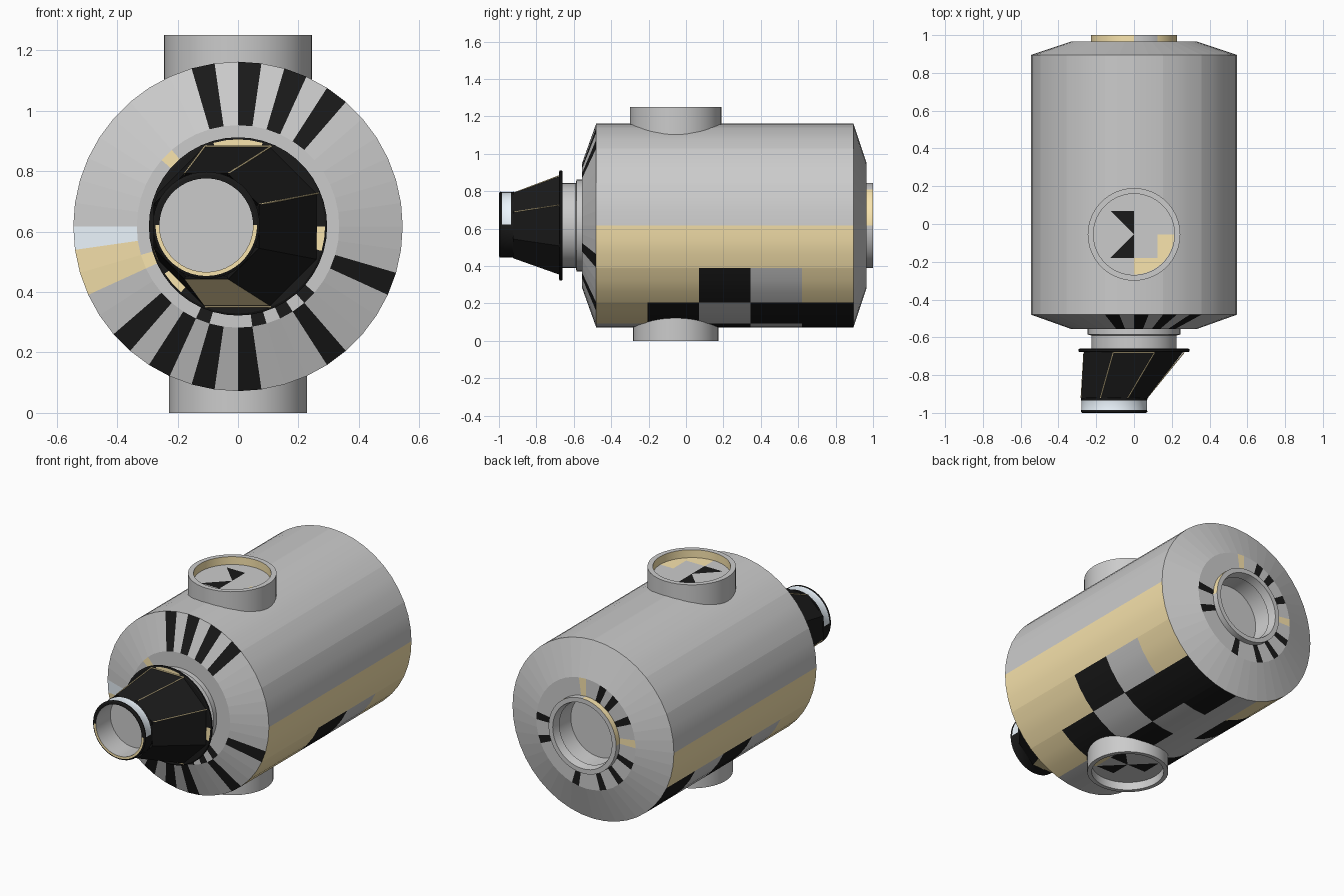
import bpy, bmesh
from math import sin, cos, pi, radians

if "Cube" in bpy.data.objects:
    bpy.data.objects.remove(bpy.data.objects["Cube"])

ZC = 0.617                      # height of the main axis
R = 0.545                       # main hull radius
COLORS = {'G': (0.8, 0.8, 0.8, 1), 'B': (0.01, 0.01, 0.01, 1),
          'T': (0.95, 0.78, 0.42, 1), 'W': (0.85, 0.93, 1.0, 1)}
NAMES = {'G': 'grey', 'B': 'black', 'T': 'tan', 'W': 'white'}
MATS = {}
for key, col in COLORS.items():
    MATS[key] = bpy.data.materials.new(NAMES[key])
    MATS[key].diffuse_color = col
SLOTS = 'GBTW'


def finish(name, bm, loc, rot=0.0, smooth=True):
    mesh = bpy.data.meshes.new(name)
    bm.to_mesh(mesh)
    bm.free()
    for s in SLOTS:
        mesh.materials.append(MATS[s])
    ob = bpy.data.objects.new(name, mesh)
    ob.location = loc
    ob.rotation_euler.x = rot
    bpy.context.collection.objects.link(ob)
    if smooth:
        bpy.ops.object.select_all(action='DESELECT')
        ob.select_set(True)
        bpy.context.view_layer.objects.active = ob
        bpy.ops.object.shade_smooth_by_angle(angle=radians(20))
    return ob


def lathe(name, prof, pick=lambda j, i: 'G', n=44, phase=0.0, loc=(0, 0, ZC),
          rot=0.0, group=None, smooth=True):
    """Spin (radius, along[, x shift]) points round y; segment 0 starts at the top."""
    bm = bmesh.new()
    rings = []
    for p in prof:
        r, t, dx = p if len(p) == 3 else (*p, 0)
        if r == 0:
            rings.append([bm.verts.new((dx, t, 0))] * n)
        else:
            angs = [2 * pi * (i + phase) / n for i in range(n)]
            rings.append([bm.verts.new((dx + r * sin(a), t, r * cos(a))) for a in angs])
    keys = []
    for j in range(len(prof) - 1):
        for i in range(n):
            k = (i + 1) % n
            vs = (rings[j][i], rings[j][k], rings[j + 1][k], rings[j + 1][i])
            f = bm.faces.new(list(dict.fromkeys(vs)))
            f.material_index = SLOTS.index(pick(j, i))
            keys.append(group(j, i) if group else 0)
    bmesh.ops.recalc_face_normals(bm, faces=bm.faces)
    bm.faces.index_update()
    if group:                   # separate neighbouring panels along their seams
        seams = [e for e in bm.edges if len(e.link_faces) == 2 and
                 keys[e.link_faces[0].index] != keys[e.link_faces[1].index]]
        bmesh.ops.split_edges(bm, edges=seams)
    return finish(name, bm, loc, rot, smooth)


# Main hull: end cones, five panel columns, hatch recess at the back
RIGHT = ["TTTTT", "TTBGT", "TBGBB", "GGBGB"]
LEFT = ["TTTTT", "TGBGB", "GBGBT", "GGGGG"]


def hull_row(i):
    d = i - 11 if i < 22 else 32 - i
    return d // 3


def hull_color(j, i):
    if j == 1:                                  # front flat ring
        return 'B' if i in (16, 18, 20, 24) else 'T' if i in (30, 38) else 'G'
    if j == 2:                                  # front cone
        if i in (0, 2, 4, 13, 17, 21, 23, 25, 27, 42):
            return 'B'
        return 'T' if i in (30, 31) else 'W' if i == 32 else 'G'
    if 3 <= j <= 7 and 11 <= i < 33:            # lower half of the barrel
        return (RIGHT if i < 22 else LEFT)[hull_row(i)][j - 3]
    if j == 9:                                  # back flat ring
        if i in (41, 39, 36, 30, 27, 24, 20, 13, 10):
            return 'B'
        return 'T' if i in (0, 33) else 'G'
    return 'G'


def hull_panel(j, i):
    if j in (2, 8):
        return (j, i)
    if 3 <= j <= 7:
        m = min(abs(i - 10.5), abs(i - 32.5))   # steps from the horizontal
        return (j, int(m) // 3, i < 22, 11 <= i < 33)
    return (j, 0)


cols = [(R, -0.48 + 0.275 * c) for c in range(6)]
lathe("hull", [(0, -0.555), (0.245, -0.555), (0.335, -0.555)] + cols +
      [(0.335, 0.965), (0.2, 0.965), (0.19, 0.84), (0, 0.84)],
      hull_color, group=hull_panel)

# Docking collars, front and back
lathe("front_collar", [(0, -0.54), (0.245, -0.54), (0.245, -0.585), (0.226, -0.59),
                       (0.226, -0.67), (0, -0.67)])


def ring_color(j, i):
    return 'T' if j == 0 and (i >= 33 or 4 <= i < 11) else 'G'


lathe("back_collar", [(0.228, 0.95), (0.228, 1.0), (0.2, 1.0), (0.19, 0.95),
                      (0.228, 0.95)], ring_color)


# Upper and lower berthing ports with tiled hatches
def port(name, r, wall, height, rot, z, inner, black, tan):
    loc = (0, -0.055, z)
    h = height
    lathe(name, [(0, 0), (r, 0), (r, h), (r - wall, h), (r - wall, h - 0.05), (0, h - 0.05)],
          lambda j, i: inner if j == 3 else 'G', loc=loc, rot=rot)
    bm = bmesh.new()
    s, rc, t = 0.125, r - wall - 0.002, h - 0.047

    def sq(k):
        a = k * pi / 4
        q = s * (2 ** 0.5 if k % 2 else 1)
        return (q * sin(a), t, q * cos(a))
    for k in range(8):
        tri = bm.faces.new([bm.verts.new(p) for p in ((0, t, 0), sq(k), sq(k + 1))])
        tri.material_index = SLOTS.index('B' if k in black else 'G')
        arc = [(rc * sin(a), t, rc * cos(a)) for a in
               [(k + m / 5) * pi / 4 for m in range(6)]]
        rim = bm.faces.new([bm.verts.new(p) for p in [sq(k)] + arc + [sq(k + 1)]])
        rim.material_index = SLOTS.index('T' if k in tan else 'G')
    bmesh.ops.recalc_face_normals(bm, faces=[])
    finish(name + "_hatch", bm, loc, rot, smooth=False)


port("upper_port", 0.245, 0.03, 0.25, pi / 2, 1.0, 'T', (4, 7), (0, 1))
port("lower_port", 0.228, 0.025, 0.25, -pi / 2, 0.25, 'G', (1, 3, 6), (2,))

# Docking adapter: base flange, skewed eight-sided cone, end ring
lathe("adapter_flange", [(0, -0.66), (0.288, -0.66), (0.295, -0.664), (0.295, -0.674),
                         (0.288, -0.678), (0.262, -0.678), (0, -0.678)],
      lambda j, i: 'T' if j == 4 and i in (42, 43, 0, 1, 11, 12, 27, 28) else 'B')
SX = -0.105
lathe("adapter_cone", [(0, -0.67), (0.287, -0.67), (0.189, -0.925, SX),
                       (0.178, -0.84, SX), (0, -0.84, SX)],
      lambda j, i: 'T' if j == 1 and i == 3 else 'B', n=8, phase=0.5, smooth=False)


def end_color(j, i):
    upper = i < 11 or i >= 33
    if j < 2:
        return 'G'
    if j == 2:
        return 'B' if upper else 'T'
    if j == 5:
        return 'W' if upper else 'B'
    return 'B'


lathe("adapter_end_ring", [(0, -0.86), (0.155, -0.86), (0.155, -1.0), (0.168, -1.0),
                           (0.177, -0.995), (0.174, -0.985), (0.174, -0.935),
                           (0.177, -0.92), (0.16, -0.915), (0.16, -0.85), (0, -0.85)],
      end_color, loc=(SX, 0, ZC + 0.004))


# Tan piping along some cone edges
def corner(r, y, dx, i):
    a = pi / 8 + i * pi / 4
    return (dx + r * sin(a), y, ZC + r * cos(a))


def piping(name, pts):
    cu = bpy.data.curves.new(name, 'CURVE')
    cu.dimensions = '3D'
    cu.bevel_depth = 0.003
    cu.bevel_resolution = 1
    sp = cu.splines.new('POLY')
    sp.points.add(len(pts) - 1)
    for p, c in zip(sp.points, pts):
        p.co = (*c, 1)
    cu.materials.append(MATS['T'])
    bpy.context.collection.objects.link(bpy.data.objects.new(name, cu))


for i in (0, 1, 5, 7):
    piping(f"edge_piping_{i}", [corner(0.287, -0.68, 0, i), corner(0.189, -0.92, SX, i)])
for i in (3, 7):
    piping(f"base_piping_{i}", [corner(0.287, -0.68, 0, i), corner(0.287, -0.68, 0, i + 1)])

for m in bpy.data.materials:
    if m.users and not m.is_grease_pencil:
        m.use_nodes = True
        m.node_tree.nodes["Principled BSDF"].inputs["Base Color"].default_value = m.diffuse_color
